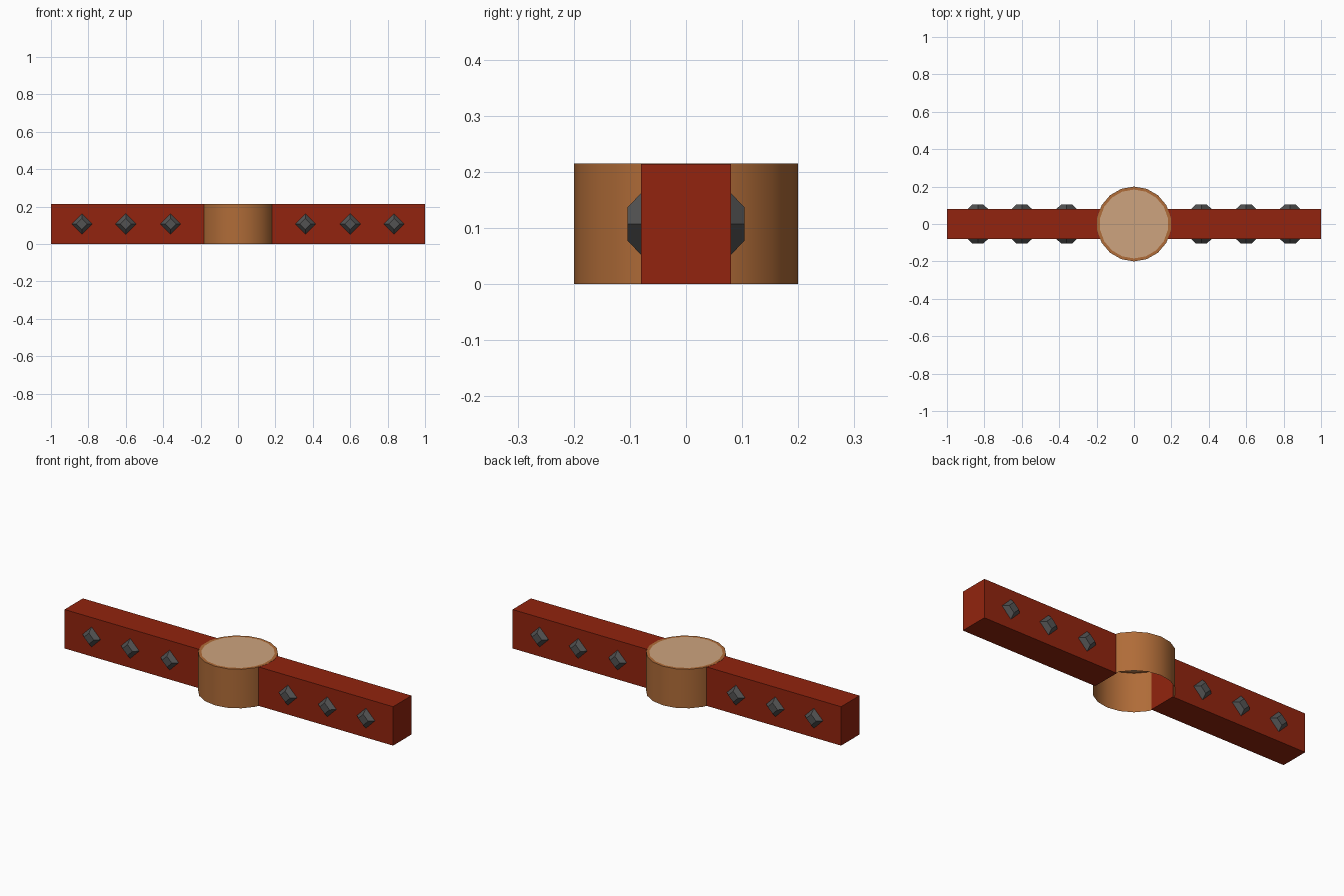
import bpy, bmesh, math
from mathutils import Matrix

if "Cube" in bpy.data.objects:
    bpy.data.objects.remove(bpy.data.objects["Cube"])

H = 0.214


def srgb(r, g, b):
    f = lambda c: c / 12.92 if c <= 0.04045 else ((c + 0.055) / 1.055) ** 2.4
    return (f(r / 255), f(g / 255), f(b / 255), 1)


def material(name, col):
    m = bpy.data.materials.new(name)
    m.diffuse_color = col
    m.use_nodes = True
    m.node_tree.nodes["Principled BSDF"].inputs["Base Color"].default_value = m.diffuse_color
    return m


red = material("red", srgb(146, 36, 14))
brown = material("brown", srgb(176, 108, 56))
tan = material("tan", srgb(205, 164, 126))
grey = material("dark grey", srgb(82, 82, 82))


def finish(bm, name, *mats):
    me = bpy.data.meshes.new(name)
    bm.to_mesh(me)
    bm.free()
    ob = bpy.data.objects.new(name, me)
    for m in mats:
        me.materials.append(m)
    bpy.context.collection.objects.link(ob)
    return ob


# Hollow hub: open underneath, capped on top with a tan disc inside a brown rim
bm = bmesh.new()
bmesh.ops.create_cone(bm, cap_ends=True, segments=18, radius1=0.2, radius2=0.2, depth=H,
                      matrix=Matrix.Translation((0, 0, H / 2)))
bmesh.ops.delete(bm, geom=[f for f in bm.faces if f.normal.z < -0.5], context='FACES_ONLY')
top = [f for f in bm.faces if f.normal.z > 0.5]
bmesh.ops.inset_region(bm, faces=top, thickness=0.016)
top[0].material_index = 1
for v in bm.verts:
    if v.co.z > 0.1:
        v.co.z += 0.0008
hub = finish(bm, "hub", brown, tan)
bpy.context.view_layer.objects.active = hub
hub.select_set(True)
bpy.ops.object.shade_smooth_by_angle(angle=math.radians(40))
hub.select_set(False)

for side, s in (("left", -1), ("right", 1)):
    # Square arm, its inner end just inside the hub wall
    bm = bmesh.new()
    bmesh.ops.create_cube(bm, size=1, matrix=Matrix.Translation((s * 0.5875, 0, H / 2))
                          @ Matrix.Diagonal((0.825, 0.16, H, 1)))
    finish(bm, side + "_arm", red)

    # Diamond studs: four-sided truncated pyramids on both faces
    for x in (0.36, 0.60, 0.835):
        for face, d in (("front", -1), ("back", 1)):
            bm = bmesh.new()
            bmesh.ops.create_cone(bm, cap_ends=True, segments=4, radius1=0.055, radius2=0.03,
                                  depth=0.024, matrix=Matrix.Translation((s * x, d * 0.092, H / 2))
                                  @ Matrix.Rotation(-d * math.pi / 2, 4, 'X'))
            finish(bm, f"{side}_{face}_stud", grey)
